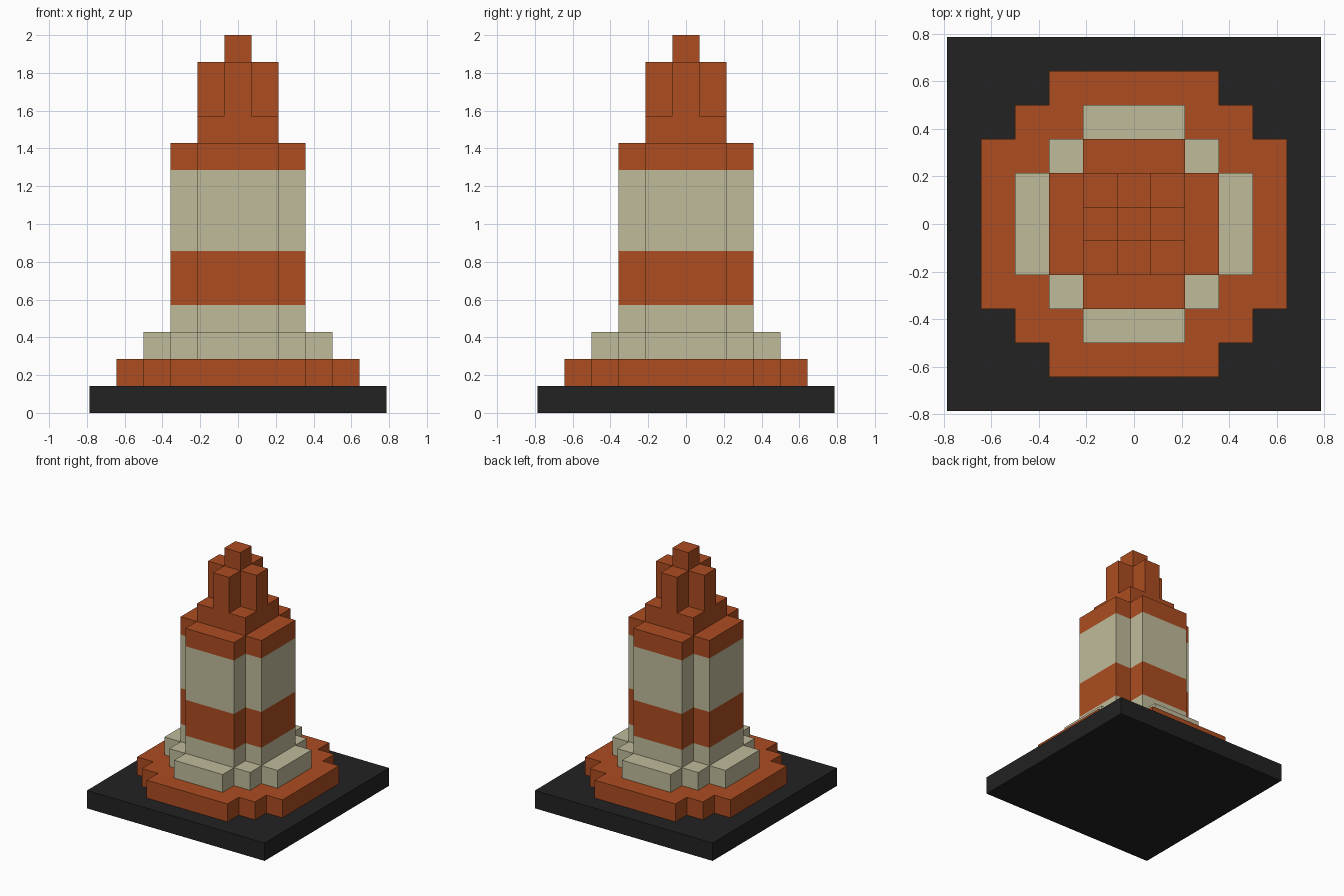
import bpy
import bmesh

if "Cube" in bpy.data.objects:
    bpy.data.objects.remove(bpy.data.objects["Cube"], do_unlink=True)

U = 1 / 7  # size of one block


def make_material(name, rgb):
    mat = bpy.data.materials.new(name)
    mat.use_nodes = True
    color = (*rgb, 1.0)
    mat.diffuse_color = color
    bsdf = next(n for n in mat.node_tree.nodes if n.type == 'BSDF_PRINCIPLED')
    bsdf.inputs["Base Color"].default_value = color
    return mat


ORANGE = make_material("burnt orange", (0.418, 0.074, 0.015))
CREAM = make_material("cream", (0.527, 0.497, 0.323))
BLACK = make_material("black", (0.016, 0.016, 0.016))


def stepped_outline(corners):
    """Outer corners of one quadrant, joined by steps and turned four times."""
    quarter = [corners[0]]
    for (x0, y0), (x1, y1) in zip(corners, corners[1:]):
        quarter += [(x1, y0), (x1, y1)]
    outline = []
    for _ in range(4):
        outline += quarter
        quarter = [(-y, x) for x, y in quarter]
    return outline


def tier(name, corners, bottom, bands):
    """Closed stepped prism; bands lists (top height, material) upwards."""
    bm = bmesh.new()
    outline = stepped_outline(corners)
    heights = [bottom] + [top for top, _ in bands]
    rings = [[bm.verts.new((x * U, y * U, z * U)) for x, y in outline]
             for z in heights]
    mats = list(dict.fromkeys(mat for _, mat in bands))
    n = len(outline)
    for (lower, upper), (_, mat) in zip(zip(rings, rings[1:]), bands):
        for i in range(n):
            j = (i + 1) % n
            face = bm.faces.new((lower[i], lower[j], upper[j], upper[i]))
            face.material_index = mats.index(mat)
    bm.faces.new(rings[0][::-1]).material_index = mats.index(bands[0][1])
    bm.faces.new(rings[-1]).material_index = mats.index(bands[-1][1])
    mesh = bpy.data.meshes.new(name)
    bm.to_mesh(mesh)
    bm.free()
    for mat in mats:
        mesh.materials.append(mat)
    obj = bpy.data.objects.new(name, mesh)
    bpy.context.collection.objects.link(obj)
    return obj


# Square foot and the two stepped plinths
tier("base_plate", [(5.5, 5.5)], 0, [(1, BLACK)])
tier("lower_plinth", [(4.5, 2.5), (3.5, 3.5), (2.5, 4.5)], 1, [(2, ORANGE)])
tier("upper_plinth", [(3.5, 1.5), (2.5, 2.5), (1.5, 3.5)], 2, [(3, CREAM)])

# Cross-shaped shaft with painted bands
tier("striped_shaft", [(2.5, 1.5), (1.5, 2.5)], 3,
     [(4, CREAM), (6, ORANGE), (9, CREAM), (10, ORANGE)])

# Stepped top
tier("cap_block", [(1.5, 1.5)], 10, [(11, ORANGE)])
tier("cross_crown", [(1.5, 0.5), (0.5, 1.5)], 11, [(13, ORANGE)])
tier("tip", [(0.5, 0.5)], 13, [(14, ORANGE)])
